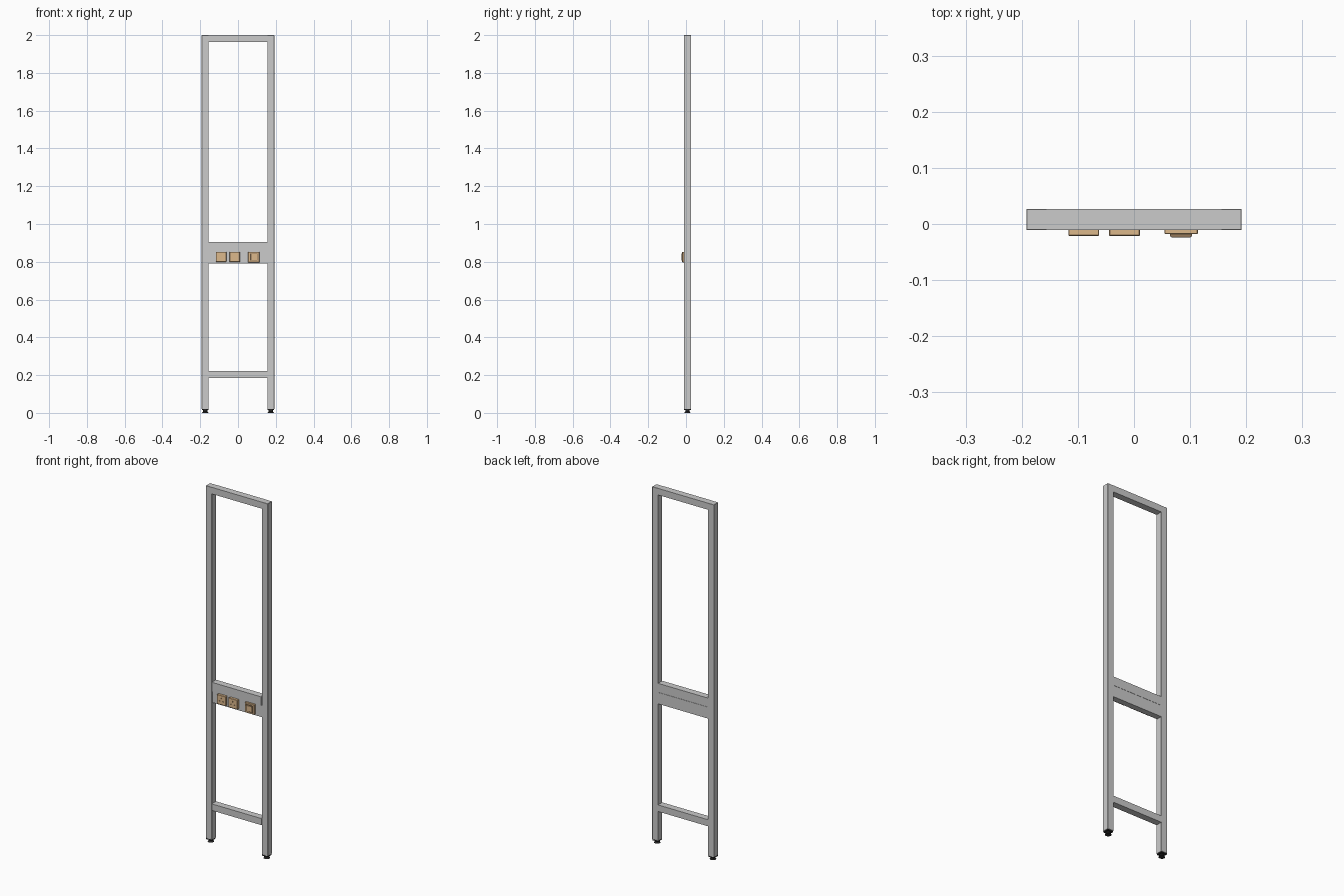
import bpy
from math import pi

if "Cube" in bpy.data.objects:
    bpy.data.objects.remove(bpy.data.objects["Cube"])

FRONT, BACK = -0.011, 0.0265
MID_Y = (FRONT + BACK) / 2


def material(name, rgb):
    m = bpy.data.materials.new(name)
    m.diffuse_color = (*rgb, 1)
    m.use_nodes = True
    m.node_tree.nodes["Principled BSDF"].inputs["Base Color"].default_value = m.diffuse_color
    return m


TAN = material("tan", (0.72, 0.48, 0.26))
BROWN = material("brown", (0.30, 0.19, 0.10))
BLACK = material("black", (0.02, 0.02, 0.02))


def box(name, x, y, z, mat=None, bevel=0):
    """Box from (min, max) pairs."""
    bpy.ops.mesh.primitive_cube_add(size=1, location=[sum(r) / 2 for r in (x, y, z)])
    o = bpy.context.object
    o.name = name
    o.scale = [r[1] - r[0] for r in (x, y, z)]
    bpy.ops.object.transform_apply(location=False, rotation=False, scale=True)
    if mat:
        o.data.materials.append(mat)
    if bevel:
        b = o.modifiers.new("bevel", 'BEVEL')
        b.width = bevel
        b.segments = 1
    return o


def cone(name, r1, r2, z0, z1, x):
    bpy.ops.mesh.primitive_cone_add(vertices=12, radius1=r1, radius2=r2, depth=z1 - z0,
                                    location=(x, MID_Y, (z0 + z1) / 2))
    o = bpy.context.object
    o.name = name
    o.data.materials.append(BLACK)


# Posts and levelling feet
for side, s in (("left", -1), ("right", 1)):
    xs = sorted((s * 0.155, s * 0.192))
    box(side + "_post", xs, (FRONT, BACK), (0.02, 2.0), bevel=0.001)
    cx = s * 0.1735
    box(side + "_foot_plug", (cx - 0.0175, cx + 0.0175), (MID_Y - 0.0175, MID_Y + 0.0175),
        (0.014, 0.02), BLACK)
    cone(side + "_foot_stem", 0.011, 0.011, 0.007, 0.0145, cx)
    cone(side + "_foot_pad", 0.017, 0.011, 0.0, 0.008, cx)

# Cross rails
box("top_rail", (-0.156, 0.156), (FRONT, BACK), (1.963, 2.0))
box("lower_rail", (-0.155, 0.155), (FRONT, BACK), (0.185, 0.222))
box("middle_rail", (-0.155, 0.15), (FRONT, BACK), (0.855, 0.905))
box("middle_rail_end", (0.149, 0.155), (FRONT + 0.006, BACK), (0.855, 0.905))

# Recessed socket panel
box("socket_panel", (-0.155, 0.155), (FRONT + 0.004, BACK), (0.79, 0.854))

# Power sockets with pin holes
for i, x in enumerate((-0.0895, -0.017)):
    plate = box(f"socket_{i + 1}", (x - 0.0275, x + 0.0275), (-0.0215, 0.0),
                (0.799, 0.852), TAN, 0.0015)
    for j, (dx, dz, w, h) in enumerate(((0, 0.010, 0.004, 0.008),
                                        (-0.011, -0.006, 0.006, 0.004),
                                        (0.011, -0.006, 0.006, 0.004))):
        zc = 0.8255 + dz
        c = box(f"pin_cutter_{i}_{j}", (x + dx - w / 2, x + dx + w / 2), (-0.03, -0.014),
                (zc - h / 2, zc + h / 2))
        c.hide_render = True
        c.hide_set(True)
        m = plate.modifiers.new("pin_hole", 'BOOLEAN')
        m.object = c
        m.operation = 'DIFFERENCE'
        m.solver = 'EXACT'

# Switch: plate, raised button surround and button
box("switch_plate", (0.054, 0.114), (-0.018, 0.0), (0.796, 0.853), TAN, 0.0015)
box("switch_surround", (0.0645, 0.1035), (-0.0225, -0.01), (0.806, 0.844), BROWN)
box("switch_button", (0.067, 0.101), (-0.0245, -0.012), (0.8085, 0.8415), TAN, 0.001)
